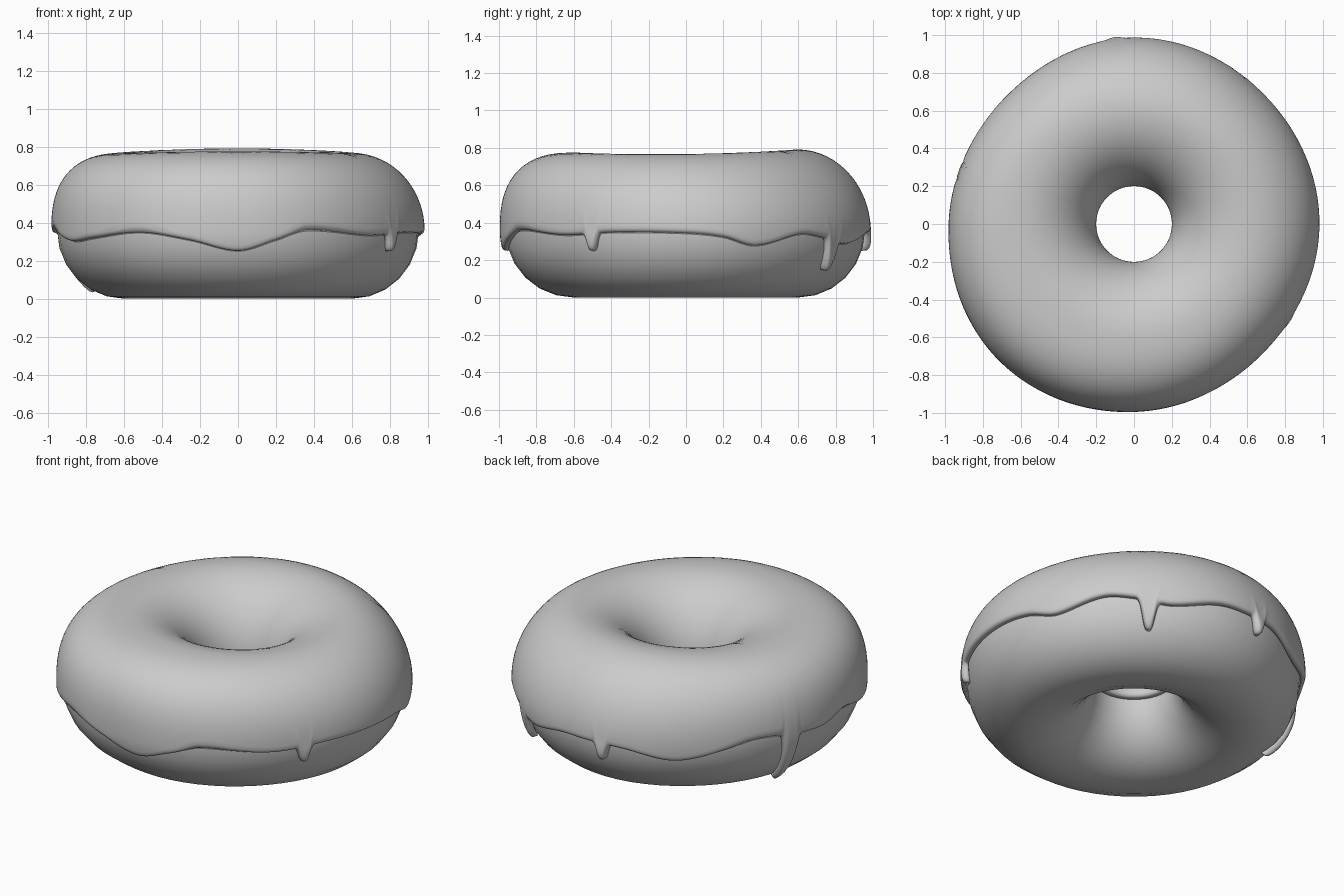
import bpy, bmesh
from math import sin, cos, radians, degrees, asin, exp, sqrt, pi, hypot

if "Cube" in bpy.data.objects:
    bpy.data.objects.remove(bpy.data.objects["Cube"])

RING, MID_Z, HOLE, THICK = 0.60, 0.36, 0.23, 0.028

# outer radius of the whole ring by angle (degrees)
RADIUS = [(0, .98), (45, .97), (90, .985), (135, .955), (180, .98),
          (225, 1.015), (270, .993), (315, .965)]
# height of the icing edge by angle
EDGE = [(0, .34), (12, .32), (23, .275), (40, .335), (50, .32), (63, .285), (80, .34),
        (90, .345), (104, .335), (122, .285), (148, .365), (175, .34), (190, .36),
        (208, .30), (220, .315), (239, .345), (255, .305), (270, .25), (282, .305),
        (292, .355), (317, .33), (336, .345)]
# drips: angle, tip height, half width (degrees), extra thickness
DRIPS = [(-32, .25, 2.2, .008), (55, .15, 2.6, .010), (96, .25, 2.2, .014), (163, .05, 2.6, .004)]


def periodic(table, a):
    """Smooth periodic interpolation of (angle, value) pairs."""
    n, a = len(table), a % 360
    pt = lambda i: (table[i % n][0] + 360 * (i // n), table[i % n][1])
    i = max(k for k in range(n) if table[k][0] <= a)
    (x0, y0), (x1, y1), (x2, y2), (x3, y3) = (pt(i + k) for k in (-1, 0, 1, 2))
    h = x2 - x1
    m1, m2 = h * (y2 - y0) / (x2 - x0), h * (y3 - y1) / (x3 - x1)
    t = (a - x1) / h
    return ((2*t**3 - 3*t*t + 1) * y1 + (t**3 - 2*t*t + t) * m1
            + (3*t*t - 2*t**3) * y2 + (t**3 - t*t) * m2)


def gap(a, b):
    return (a - b + 180) % 360 - 180


def section(a, phi, off=0.0):
    """Cross-section point (r, z) at ring angle a; phi 0 = outside, 90 = top."""
    out = periodic(RADIUS, a) - THICK - RING + off
    c, s = cos(radians(phi)), sin(radians(phi))
    up = .385 + .008 * sin(radians(a)) - .008 * cos(radians(2 * a)) + off
    if s < 0:
        w = out if c > 0 else RING - HOLE + off
        return RING + w * c, MID_Z + (MID_Z + off) * s
    if c < 0:
        return RING + (RING - HOLE + off) * c, MID_Z + up * s
    e = 2 / (2.25 - .38 * cos(radians(a - 48)))
    return RING + out * max(c, 0) ** e, MID_Z + up * s ** e


def edge_z(a):
    z = periodic(EDGE, a)
    for c, tip, w, _ in DRIPS:
        z -= (periodic(EDGE, c) - tip) * exp(-abs(gap(a, c) / w) ** 3.5)
    return z


def edge_phi(a):
    return degrees(asin((edge_z(a) - MID_Z) / MID_Z))


def swept(name, loops):
    """Closed skin over a ring of closed cross-section loops [(angle, [(r, z)])]."""
    bm = bmesh.new()
    rows = [[bm.verts.new((r * cos(radians(a)), r * sin(radians(a)), z)) for r, z in pts]
            for a, pts in loops]
    n, m = len(rows), len(rows[0])
    for i in range(n):
        for j in range(m):
            p, q, k = rows[i], rows[(i + 1) % n], (j + 1) % m
            bm.faces.new((p[j], q[j], q[k], p[k]))
    bmesh.ops.recalc_face_normals(bm, faces=bm.faces)
    me = bpy.data.meshes.new(name)
    bm.to_mesh(me)
    bm.free()
    me.shade_smooth()
    ob = bpy.data.objects.new(name, me)
    bpy.context.collection.objects.link(ob)
    return ob


# dough ring
swept("dough", [(a, [section(a, j * 15) for j in range(24)]) for a in range(0, 360, 6)])

# icing: outer skin with a rounded lip, closed by an inner skin on the dough
INNER = 182
N = 720
loops = []
for i in range(N):
    a = i * 360 / N
    end = edge_phi(a)
    slope = (edge_phi(a + .5) - edge_phi(a - .5)) * .0063 / .0166
    outer, inner = [], []
    for j in range(45):
        t = j / 44
        # rows crowd towards both edges
        u = .5 - .5 * cos(pi * t)
        phi = INNER + (end - INNER) * (.35 * t + .65 * u)
        d = min((phi - end) * .0063 / sqrt(1 + slope * slope), (INNER - phi) * .0063)
        s = min(max(d / (THICK * .9), 0), 1)
        extra = sum(x * exp(-(gap(a, c) / w) ** 2) * exp(-((phi - end - 8) / 9) ** 2)
                    for c, _, w, x in DRIPS)
        outer.append(section(a, phi, .002 + (THICK + extra) * sqrt(1 - (1 - s) ** 2)))
        if j % 4 == 2:
            inner.append(section(a, phi, -.001))
    loops.append((a, outer + inner[::-1]))
swept("icing", loops)
